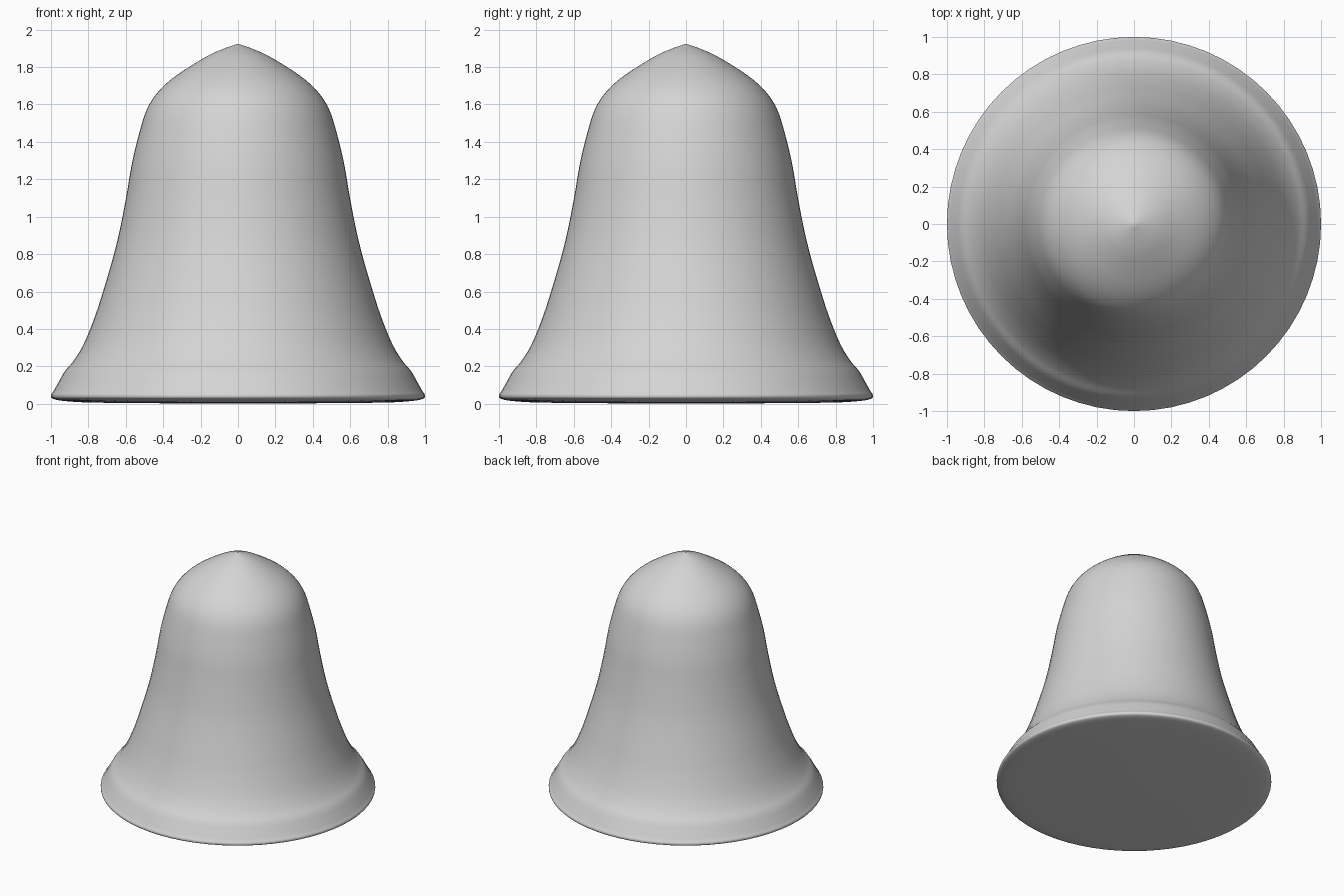
import bpy
import bmesh
from math import cos, sin, tau
from mathutils import Vector

cube = bpy.data.objects.get("Cube")
if cube:
    bpy.data.objects.remove(cube, do_unlink=True)

SEGMENTS = 64
STEPS = 4

# Bell outline as (radius, height), from the tip down to the rim
OUTLINE = [(0, 1.925), (0.09, 1.893), (0.18, 1.85), (0.33, 1.755), (0.425, 1.67),
           (0.487, 1.575), (0.53, 1.44), (0.568, 1.28), (0.597, 1.11),
           (0.634, 0.92), (0.67, 0.775), (0.717, 0.615), (0.762, 0.475),
           (0.82, 0.33), (0.875, 0.235), (0.925, 0.175), (0.957, 0.12),
           (0.985, 0.07), (1.0, 0.045), (0.985, 0.025), (0.9, 0.012),
           (0.7, 0.005), (0, 0)]


def smooth_path(points, steps):
    """Catmull-Rom curve through the points."""
    pts = [Vector(p) for p in points]
    pts = [2 * pts[0] - pts[1]] + pts + [2 * pts[-1] - pts[-2]]
    path = []
    for a, b, c, d in zip(pts, pts[1:], pts[2:], pts[3:]):
        for i in range(steps):
            t = i / steps
            path.append(0.5 * (2 * b + (c - a) * t
                               + (2 * a - 5 * b + 4 * c - d) * t ** 2
                               + (3 * b - a - 3 * c + d) * t ** 3))
    return path + [pts[-2]]


def lathe(name, path, material):
    """Turn an outline, closed at both ends, around the z axis."""
    bm = bmesh.new()
    top = bm.verts.new((0, 0, path[0].y))
    bottom = bm.verts.new((0, 0, path[-1].y))
    rings = [[bm.verts.new((p.x * cos(tau * i / SEGMENTS),
                            p.x * sin(tau * i / SEGMENTS), p.y))
              for i in range(SEGMENTS)] for p in path[1:-1]]
    for i in range(SEGMENTS):
        j = (i + 1) % SEGMENTS
        bm.faces.new((top, rings[0][i], rings[0][j]))
        bm.faces.new((bottom, rings[-1][j], rings[-1][i]))
        for upper, lower in zip(rings, rings[1:]):
            bm.faces.new((upper[i], lower[i], lower[j], upper[j]))
    bmesh.ops.recalc_face_normals(bm, faces=bm.faces)
    mesh = bpy.data.meshes.new(name)
    bm.to_mesh(mesh)
    bm.free()
    mesh.materials.append(material)
    obj = bpy.data.objects.new(name, mesh)
    bpy.context.collection.objects.link(obj)
    return obj


# Light grey body
grey = bpy.data.materials.new("light_grey")
grey.use_nodes = True
color = (0.66, 0.66, 0.66, 1)
grey.diffuse_color = color
grey.node_tree.nodes["Principled BSDF"].inputs["Base Color"].default_value = color

# Bell with a closed underside
bell = lathe("bell_body", smooth_path(OUTLINE, STEPS), grey)
bpy.ops.object.select_all(action="DESELECT")
bell.select_set(True)
bpy.context.view_layer.objects.active = bell
bpy.ops.object.shade_smooth_by_angle(angle=1.0)
